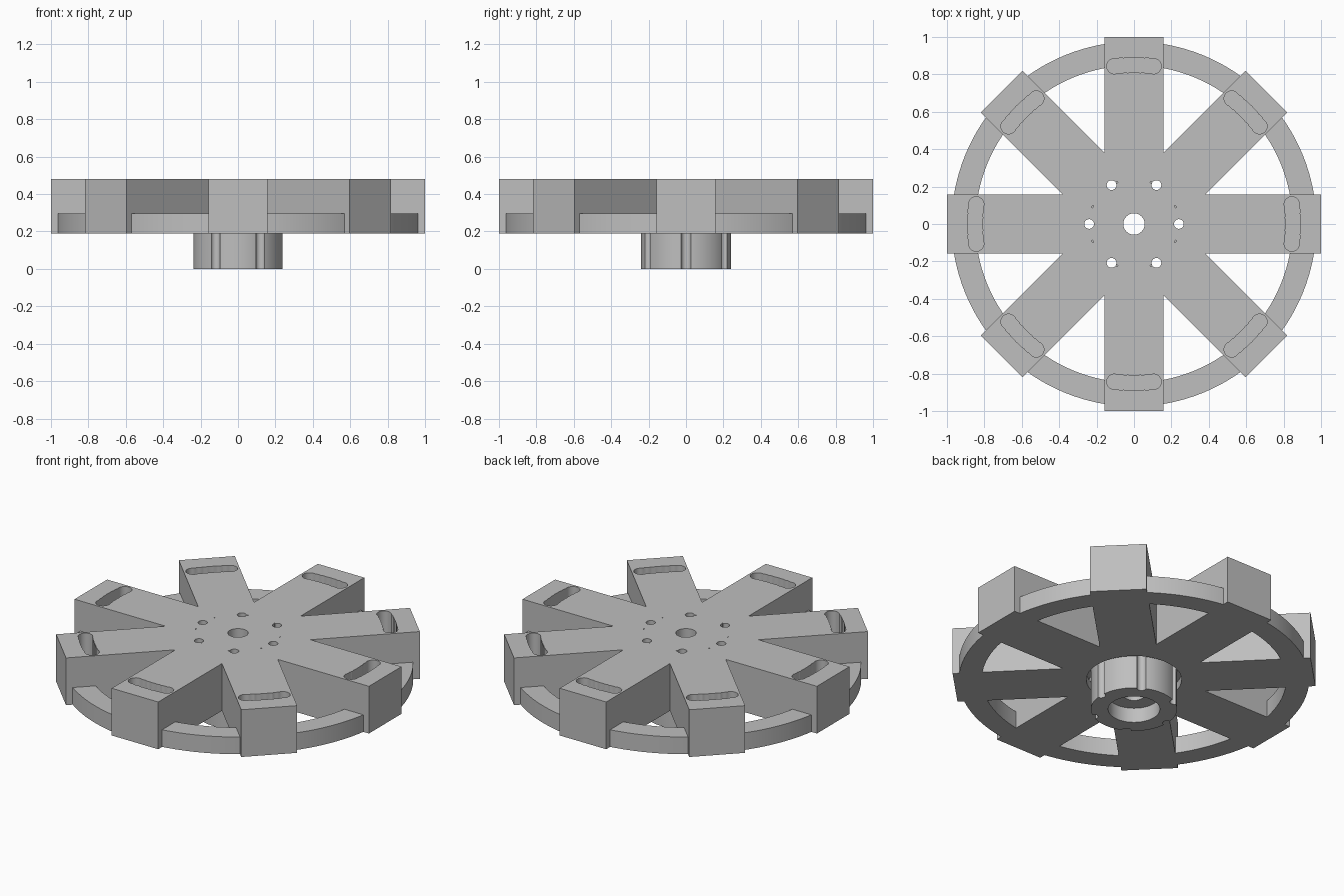
import bpy, bmesh
from math import sin, cos, pi, radians, sqrt
from mathutils import Matrix

if "Cube" in bpy.data.objects:
    bpy.data.objects.remove(bpy.data.objects["Cube"], do_unlink=True)

ARMS = 8
HALF_WIDTH = 0.158
BASE, TOP = 0.19, 0.48
RECESS_TOP = 0.24

grey = bpy.data.materials.new("plain grey")
grey.use_nodes = True
grey.diffuse_color = (0.52, 0.52, 0.52, 1)
grey.node_tree.nodes["Principled BSDF"].inputs["Base Color"].default_value = grey.diffuse_color


def circle(r, n=48, cx=0, cy=0):
    return [(cx + r * cos(2 * pi * i / n), cy + r * sin(2 * pi * i / n)) for i in range(n)]


def turned(points, a):
    return [(x * cos(a) - y * sin(a), x * sin(a) + y * cos(a)) for x, y in points]


def prisms(name, outlines, z0, z1):
    """One object of upright prisms, one for each outline."""
    bm = bmesh.new()
    for outline in outlines:
        face = bm.faces.new([bm.verts.new((x, y, z0)) for x, y in outline])
        solid = bmesh.ops.extrude_face_region(bm, geom=[face])["geom"]
        verts = [g for g in solid if isinstance(g, bmesh.types.BMVert)]
        bmesh.ops.translate(bm, verts=verts, vec=(0, 0, z1 - z0))
    bmesh.ops.recalc_face_normals(bm, faces=bm.faces)
    mesh = bpy.data.meshes.new(name)
    bm.to_mesh(mesh)
    bm.free()
    mesh.materials.append(grey)
    obj = bpy.data.objects.new(name, mesh)
    bpy.context.collection.objects.link(obj)
    return obj


def combine(obj, other, operation="DIFFERENCE"):
    bpy.context.view_layer.objects.active = obj
    mod = obj.modifiers.new("combine", "BOOLEAN")
    mod.operation, mod.solver, mod.object = operation, "EXACT", other
    bpy.ops.object.modifier_apply(modifier=mod.name)


def scalloped_slot(radius=0.85, r=0.041, step=0.035, count=7, samples=6):
    """Outline of a row of overlapping drilled circles, bent along the rim."""
    centres = [(i - (count - 1) / 2) * step for i in range(count)]
    end = centres[-1] + r
    n = count * samples
    ts = [-end * cos(pi * i / n) for i in range(n + 1)]
    half = [sqrt(max(0, max(r * r - (t - c) ** 2 for c in centres))) for t in ts]
    outer = [(t, h) for t, h in zip(ts, half)]
    inner = [(t, -h) for t, h in zip(ts, half)][-2:0:-1]
    return [((radius + h) * cos(t / radius), (radius + h) * sin(t / radius))
            for t, h in outer + inner]


# Eight-armed body
star = []
notch = HALF_WIDTH / sin(pi / ARMS)
for k in range(ARMS):
    a = 2 * pi * k / ARMS
    star += turned([(1, -HALF_WIDTH), (1, HALF_WIDTH),
                    (notch * cos(pi / ARMS), notch * sin(pi / ARMS))], a)
body = prisms("spoke_body", [star], BASE, TOP)

# Low rim joining the arms
rim = prisms("rim", [circle(0.975, 128)], BASE, 0.295)
rim_hole = prisms("rim_hole_cutter", [circle(0.848, 128)], 0, 1)
combine(rim, rim_hole)

# Cutters
angles = [2 * pi * k / ARMS for k in range(ARMS)]
slots = prisms("slot_cutter", [turned(scalloped_slot(), a) for a in angles], 0.28, 0.6)
bolts = [circle(0.026, 24, 0.24 * cos(k * pi / 3), 0.24 * sin(k * pi / 3)) for k in range(6)]
drill = prisms("drill_cutter", bolts + [circle(0.057)], -0.1, 0.6)
recess = prisms("recess_cutter", [circle(0.265, 64)], 0, RECESS_TOP)
sliver = [(0.238, -0.008), (0.245, 0), (0.238, 0.008)]
slivers = prisms("sliver_cutter", [turned(sliver, a + pi / ARMS) for a in angles], 0.4, 0.6)
bore = prisms("bore_cutter", [circle(0.144, 64)], -0.1, 0.09)

combine(body, rim, "UNION")
for cutter in (recess, slots, slivers, drill):
    combine(body, cutter)

# Hub below the body, with grooves, bore and centre hole
hub = prisms("hub", [circle(0.24, 96)], 0, RECESS_TOP + 0.002)
for cutter in (bore, drill):
    combine(hub, cutter)

for helper in (rim, rim_hole, slots, drill, recess, slivers, bore):
    bpy.data.objects.remove(helper, do_unlink=True)

for obj in (body, hub):
    bpy.ops.object.select_all(action="DESELECT")
    obj.select_set(True)
    bpy.context.view_layer.objects.active = obj
    bpy.ops.object.shade_smooth_by_angle(angle=radians(30))
